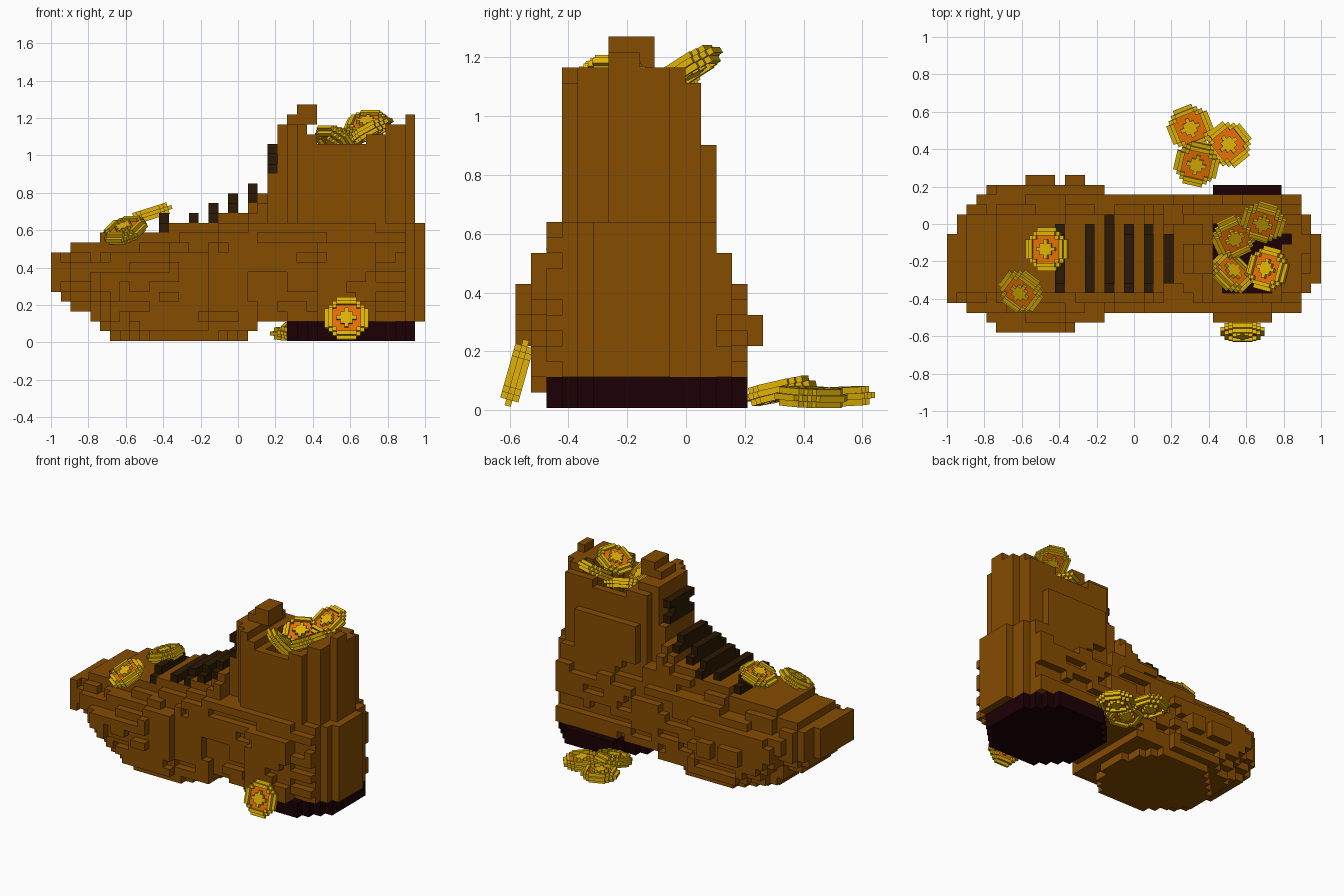
import bpy, bmesh, math, random
from mathutils import Vector, Matrix

if "Cube" in bpy.data.objects:
    bpy.data.objects.remove(bpy.data.objects["Cube"])

random.seed(4)
S = 2 / 38                              # boot voxel size
ORIGIN = Vector((-1, -0.58, 0.008))
C = 0.0212                              # coin voxel size


def material(name, rgb):
    m = bpy.data.materials.new(name)
    m.diffuse_color = (*rgb, 1)
    m.use_nodes = True
    m.node_tree.nodes["Principled BSDF"].inputs["Base Color"].default_value = m.diffuse_color
    return m


leather = material("brown leather", (0.235, 0.072, 0.0))
dark_heel = material("dark heel", (0.011, 0.0, 0.001))
lace_dark = material("dark lace", (0.024, 0.009, 0.001))
gold = material("gold", (0.75, 0.45, 0.001))
orange = material("orange", (0.88, 0.18, 0.001))


def voxel_object(name, cells, size, origin, mats, pick=lambda c: 0):
    """Outer skin of a set of integer cells, as one mesh."""
    bm = bmesh.new()
    verts = {}

    def vert(p):
        if p not in verts:
            verts[p] = bm.verts.new(Vector(p) * size + origin)
        return verts[p]

    for c in sorted(cells):
        for axis in range(3):
            u, v = (axis + 1) % 3, (axis + 2) % 3
            for side in (0, 1):
                n = list(c)
                n[axis] += 2 * side - 1
                if tuple(n) in cells:
                    continue
                ring = []
                for du, dv in ((0, 0), (1, 0), (1, 1), (0, 1)):
                    p = list(c)
                    p[axis] += side
                    p[u] += du
                    p[v] += dv
                    ring.append(vert(tuple(p)))
                if not side:
                    ring.reverse()
                bm.faces.new(ring).material_index = pick(c)
    me = bpy.data.meshes.new(name)
    bm.to_mesh(me)
    bm.free()
    for m in mats:
        me.materials.append(m)
    ob = bpy.data.objects.new(name, me)
    bpy.context.collection.objects.link(ob)
    return ob


def runs(*pairs):
    return [v for v, n in pairs for _ in range(n)]


def box(i0, i1, j0, j1, k0, k1):
    return {(i, j, k) for i in range(i0, i1) for j in range(j0, j1) for k in range(k0, k1)}


# Boot profile per column along its length: top, bottom, widths to each side
TOP = runs((9, 2), (10, 3), (11, 7), (12, 5), (13, 3), (14, 1), (15, 1), (17, 1),
           (22, 3), (21, 1), (20, 5), (21, 2), (22, 3), (12, 1))
BOT = runs((5, 1), (4, 1), (3, 2), (2, 1), (1, 1), (0, 14), (1, 1), (2, 17))
NEAR = runs((5, 1), (6, 1), (7, 1), (8, 10), (7, 3), (6, 11), (7, 6), (6, 3), (4, 1), (3, 1))
FAR = runs((2, 1), (4, 1), (5, 1), (6, 1), (7, 4), (8, 3), (7, 1), (8, 2), (7, 2), (6, 20), (4, 1), (2, 1))
# Width limits per layer
NEAR_Z = runs((6, 1), (7, 3), (8, 4), (7, 2), (6, 2), (5, 12))
FAR_Z = runs((6, 1), (7, 3), (8, 2), (7, 2), (6, 2), (5, 7), (4, 4), (3, 3))
SHAFT_ENDS = {22: 3, 23: 3, 24: 4, 34: 4, 35: 4, 36: 2}
SOLE_ENDS = {6: 2, 7: 3, 8: 4, 9: 5, 17: 5, 18: 4, 19: 2}

# Rough leather: short random runs set back by one voxel
dents = set()
for side in (0, 1):
    for k in range(2, 12):
        i = 1
        while i < 37:
            n = random.randint(1, 4)
            if random.random() < 0.33:
                dents |= {(side, m, k) for m in range(i, i + n)}
            i += n

solid = set()
for i in range(38):
    for k in range(BOT[i], TOP[i]):
        cap = 99
        if i < 23:
            cap = 4 + (TOP[i] - 1 - k)              # rounded upper
        if i < 9:
            cap = min(cap, 3 + (k - BOT[i]) + i // 4)   # rounded toe underside
        if k == 0:
            cap = SOLE_ENDS.get(i, 6)
        if k == 1 and not 9 <= i <= 15:
            cap = min(cap, 6)
        if k > 11:
            cap = min(cap, SHAFT_ENDS.get(i, 99))
        a, b = min(NEAR[i], NEAR_Z[k], cap), min(FAR[i], FAR_Z[k], cap)
        if k < 9 and i == 0:
            a, b = NEAR[i], FAR[i]
        a -= (0, i, k) in dents and a > 4
        b -= (1, i, k) in dents and b > 4
        solid |= box(i, i + 1, 8 - a, 8 + b, k, k + 1)

# Heel block
disc = {(i, j) for i in range(24, 37) for j in range(2, 15)
        if (i - 30) ** 2 + (j - 8) ** 2 <= 45}
heel = {(i, j, k) for i, j in disc for k in (0, 1)}
voxel_object("heel", heel, S, ORIGIN, [dark_heel])

# Hollow shaft, then tongue tip and back tab
around = [(a, b) for a in (-1, 0, 1) for b in (-1, 0, 1)]
hollow = {(i, j, k) for i, j, k in solid
          if (27 + (j < 6) <= i < 34 or (i == 34 and j == 9))
          and (k >= 3 or (k == 2 and (i, j) in disc))
          and all((i + a, j + b, min(k, 19)) in solid for a, b in around)}
boot = solid - hollow
boot |= box(24, 27, 6, 9, 22, 23) | box(25, 27, 6, 9, 23, 24)
boot |= box(36, 37, 6, 8, 22, 23)
voxel_object("boot", boot, S, ORIGIN, [leather])

# Laces across the instep
for n, (i, j0, j1, k0, k1) in enumerate([
        (11, 4, 11, 11, 13), (14, 4, 11, 12, 13), (16, 4, 12, 12, 14),
        (18, 4, 11, 13, 15), (20, 4, 11, 14, 16), (22, 5, 10, 17, 20)]):
    cells = box(i, i + 1, j0, j1, k0, k1)
    if i == 22:                                     # pinched middle of the top knot
        cells -= {(i, j0, k0 + 1), (i, j1 - 1, k0 + 1)}
    elif k1 - k0 > 1:                               # drooping ends
        cells -= {(i, j0, k1 - 1), (i, j1 - 1, k1 - 1)}
    voxel_object(f"lace_{n + 1}", cells, S, ORIGIN, [lace_dark])

# Coins: raised rim and centre, recessed orange ring
coin_cells = set()
for x in range(-5, 6):
    for y in range(-5, 6):
        r = math.hypot(x, y)
        if r <= 5.5:
            coin_cells.add((x, y, 0))
        if r <= 2.0 or 4.0 <= r <= 4.9:
            coin_cells |= {(x, y, -1), (x, y, 1)}


def coin_colour(c):
    return 1 if c[2] == 0 and math.hypot(c[0], c[1]) < 4 else 0


COINS = [  # position, facing direction
    ((0.30, 0.515, 0.046), (0.02, -0.05, 1)),
    ((0.505, 0.425, 0.045), (0.05, 0.04, 1)),
    ((0.335, 0.32, 0.066), (-0.05, -0.22, 1)),
    ((0.58, -0.575, 0.127), (0, -0.96, 0.27)),
    ((-0.605, -0.36, 0.60), (-0.3, -0.4, 0.85)),
    ((-0.465, -0.135, 0.69), (-0.3, 0.0, 0.95)),
    ((0.535, -0.07, 1.08), (0.2, -0.42, 0.88)),
    ((0.69, 0.01, 1.165), (-0.15, -0.5, 0.85)),
    ((0.715, -0.24, 1.135), (-0.45, 0.12, 0.88)),
    ((0.52, -0.26, 1.07), (0.5, 0.5, 0.68)),
]
for n, (pos, facing) in enumerate(COINS):
    ob = voxel_object(f"coin_{n + 1}", coin_cells, C, Vector((-C / 2,) * 3), [gold, orange], coin_colour)
    turn = Vector(facing).to_track_quat('Z', 'Y').to_matrix().to_4x4()
    ob.matrix_world = Matrix.Translation(pos) @ turn
